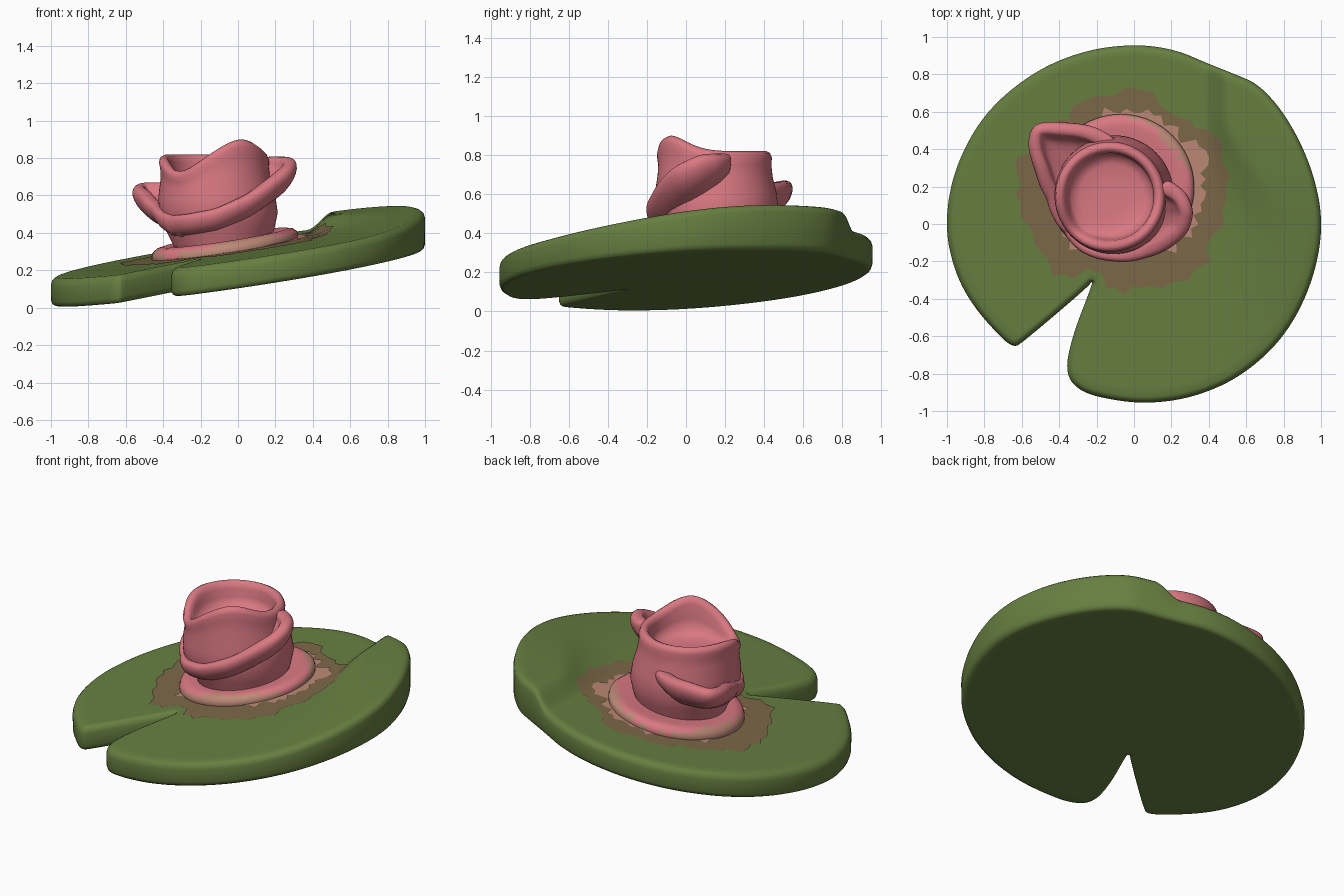
import bpy, bmesh, math, random
from mathutils import Vector

if "Cube" in bpy.data.objects:
    bpy.data.objects.remove(bpy.data.objects["Cube"])

random.seed(4)


def material(name, rgb):
    m = bpy.data.materials.new(name)
    m.diffuse_color = (*rgb, 1)
    m.use_nodes = True
    m.node_tree.nodes["Principled BSDF"].inputs["Base Color"].default_value = m.diffuse_color
    return m


GREEN = material("leaf green", (0.135, 0.212, 0.052))
PINK = material("petal pink", (0.70, 0.19, 0.225))
BROWN = material("muddy brown", (0.20, 0.14, 0.065))
TAN = material("dusty tan", (0.50, 0.25, 0.185))


def smoothstep(t):
    t = max(0, min(1, t))
    return t * t * (3 - 2 * t)


def curve(table, x):
    """Linear interpolation through (x, value) pairs."""
    for (x0, v0), (x1, v1) in zip(table, table[1:]):
        if x <= x1:
            return v0 + (v1 - v0) * max(0, (x - x0) / (x1 - x0))
    return table[-1][1]


def plane(x, y):
    return 0.159 + 0.15 * x + 0.06 * y


def pad_top(x, y):
    width = 0.50 - 0.36 * smoothstep((y + 0.1) / 0.7)
    rise = 0.082 * smoothstep((y + 0.9) / 1.4) * smoothstep((x - 0.37) / width)
    return plane(x, y) + 0.15 + rise


def finish(name, bm, mats):
    bmesh.ops.recalc_face_normals(bm, faces=bm.faces)
    me = bpy.data.meshes.new(name)
    bm.to_mesh(me)
    bm.free()
    for m in mats:
        me.materials.append(m)
    for p in me.polygons:
        p.use_smooth = True
    ob = bpy.data.objects.new(name, me)
    bpy.context.collection.objects.link(ob)
    return ob


def loft(name, rings, mats, closed=True, caps=(0, -1), rule=None):
    bm = bmesh.new()
    rows = [[bm.verts.new(p) for p in r] for r in rings]
    n = len(rows[0])
    for j, (a, b) in enumerate(zip(rows, rows[1:])):
        for i in range(n if closed else n - 1):
            k = (i + 1) % n
            f = bm.faces.new((a[i], a[k], b[k], b[i]))
            if rule:
                f.material_index = rule(j, i)
    for e in caps:
        r = rows[e]
        c = bm.verts.new(sum((v.co for v in r), Vector()) / n)
        for i in range(n):
            bm.faces.new((r[i], r[(i + 1) % n], c))
    return finish(name, bm, mats)


# Lily pad outline with notch and small nick at the back right
pts = [(-0.22, -0.30), (-0.23, -0.34), (-0.33, -0.60), (-0.37, -0.80), (-0.29, -0.90),
       (-0.12, -0.945), (0.08, -0.965), (0.32, -0.93), (0.57, -0.82), (0.80, -0.61),
       (0.95, -0.32), (1.01, 0), (0.95, 0.30), (0.82, 0.57), (0.67, 0.75), (0.53, 0.81),
       (0.39, 0.865), (0.22, 0.94), (0, 0.97), (-0.27, 0.935), (-0.54, 0.82), (-0.80, 0.60),
       (-0.96, 0.30), (-1.01, 0), (-0.96, -0.25), (-0.86, -0.44), (-0.70, -0.62),
       (-0.64, -0.66), (-0.60, -0.64), (-0.25, -0.34)]
for _ in range(3):
    pts = [(p[0] * (1 - t) + q[0] * t, p[1] * (1 - t) + q[1] * t)
           for p, q in zip(pts, pts[1:] + pts[:1]) for t in (0.25, 0.75)]
even = []  # split long spans so that points are evenly spread
for p, q in zip(pts, pts[1:] + pts[:1]):
    m = max(1, round(math.dist(p, q) / 0.03))
    even += [(p[0] + (q[0] - p[0]) * k / m, p[1] + (q[1] - p[1]) * k / m) for k in range(m)]
x0, x1 = min(p[0] for p in even), max(p[0] for p in even)
y0, y1 = min(p[1] for p in even), max(p[1] for p in even)
pts = [((2 * x - x0 - x1) / (x1 - x0), 0.955 * (2 * y - y0 - y1) / (y1 - y0)) for x, y in even]


def inset(d):
    out = []
    for i, p in enumerate(pts):
        a, b = pts[i - 1], pts[(i + 1) % len(pts)]
        n = Vector((a[1] - b[1], b[0] - a[0])).normalized()
        out.append((p[0] + n.x * d, p[1] + n.y * d))
    for _ in range(6 if d > 0.015 else 0):  # untangle tight corners
        out = [((a[0] + 2 * b[0] + c[0]) / 4, (a[1] + 2 * b[1] + c[1]) / 4)
               for a, b, c in zip(out[-1:] + out, out, out[1:] + out[:1])]
    return out


def shrink(ring, s):
    return [(0.08 + (x - 0.08) * s, 0.2 + (y - 0.2) * s) for x, y in ring]


rings = []
rim = inset(0.03)
for k in range(1, 25):
    rings.append([(x, y, pad_top(x, y)) for x, y in shrink(rim, k / 24)])
for d, drop in ((0.018, 0.005), (0.006, 0.018), (0, 0.04)):
    rings.append([(x, y, pad_top(x, y) - drop) for x, y in inset(d)])
for d, lift in ((0.001, 0.03), (0.008, 0.01), (0.02, 0.001), (0.03, 0)):
    rings.append([(x, y, plane(x, y) + lift) for x, y in inset(d)])
for s in (0.96, 0.5, 0.05):
    rings.append([(x, y, plane(x, y)) for x, y in shrink(rim, s)])
loft("lily_pad", rings, [GREEN])


# Jagged flat stains lying on the pad, kept clear of the notch
def stain(name, cx, cy, radius, jag, lift, mat, n=72):
    rad = []
    for i in range(n):
        r = radius + 0.02 * math.sin(5 * i * math.tau / n) + random.uniform(-jag, jag)
        rad.append(min(r, 0.44) if abs(i * 360 / n - 249) < 8 else r)
    rows = []
    for k in range(1, 17):
        row = []
        for i in range(n):
            a = i * math.tau / n
            x = cx + 1.06 * rad[i] * k / 16 * math.cos(a)
            y = cy + rad[i] * k / 16 * math.sin(a)
            row.append((x, y, pad_top(x, y) + lift))
        rows.append(row)
    loft(name, rows, [mat], caps=(0,))


stain("brown_stain", -0.05, 0.16, 0.53, 0.03, 0.004, BROWN)
stain("tan_stain", -0.04, 0.205, 0.395, 0.035, 0.008, TAN)

# Flower base ring, with worn tan patches on its side
N = 72
rows = []
for r, h in ((0.15, 0.06), (0.30, 0.06), (0.335, 0.064), (0.365, 0.058), (0.385, 0.042),
             (0.392, 0.022), (0.39, -0.02)):
    row = []
    for i in range(N):
        a = i * math.tau / N
        x, y = -0.07 + r * math.cos(a), 0.195 + r * math.sin(a)
        row.append((x, y, plane(x, y) + 0.15 + h))
    rows.append(row)
wear = [math.sin(i * math.tau / N * 3 - 0.6) + random.uniform(-0.5, 0.5) for i in range(N)]
loft("flower_base", rows, [PINK, TAN],
     rule=lambda j, i: int((j >= 4 and wear[i] > -0.8) or (j == 3 and wear[i] > 0.0)
                           or (j == 2 and wear[i] > 0.9)))


# Bud: hollow cup with a wavy rim and one tall point
def rim_z(deg):
    def bump(c, w):
        d = (deg - c + 180) % 360 - 180
        return math.exp(-(d / w) ** 2)
    return 0.82 + 0.08 * bump(-56, 34) - 0.09 * bump(-132, 32)


rows = []
# (radius, height, share of the rim wave)
for r, z, w in ((0.24, 0.27, 0), (0.258, 0.34, 0), (0.295, 0.43, 0), (0.318, 0.51, 0.1),
                (0.312, 0.60, 0.25), (0.294, 0.69, 0.6), (0.290, 0.75, 0.9),
                (0.294, 0.785, 1), (0.286, 0.81, 1), (0.266, 0.82, 1), (0.245, 0.81, 1),
                (0.234, 0.78, 1), (0.228, 0.73, 0.5), (0.215, 0.69, 0.1), (0.17, 0.675, 0),
                (0.08, 0.672, 0)):
    t = (z - 0.27) / 0.53
    cx, cy = -0.085 - 0.045 * t, 0.165 - 0.02 * t
    row = []
    for i in range(N):
        a = i * math.tau / N
        dz = w * (rim_z(math.degrees(a)) - 0.82)
        row.append((cx + r * math.cos(a), cy + r * math.sin(a), z + dz))
    rows.append(row)
loft("flower_bud", rows, [PINK])


# Outer petals: thick flared lips wrapped around the bud
def petal(name, start, end, height, flare):
    n = 26
    rows = []
    for base, share, dz in ((-0.06, 0, -0.18), (-0.01, 0.45, -0.15), (0.008, 0.88, -0.085),
                            (0.0, 1, 0)):
        row = []
        for i in range(n + 1):
            d = start + (end - start) * i / n
            a = math.radians(d)
            out = curve(flare, d)
            r = 0.295 + base + share * out
            depth = dz * (0.45 + 0.55 * max(0, min(1, out / 0.12)))
            row.append((-0.12 + r * math.cos(a), 0.15 + r * math.sin(a),
                        curve(height, d) + depth))
        rows.append(row)
    ob = loft(name, rows, [PINK], closed=False, caps=())
    solid = ob.modifiers.new("thickness", "SOLIDIFY")
    solid.thickness = 0.085
    solid.offset = 0
    sub = ob.modifiers.new("round", "SUBSURF")
    sub.levels = sub.render_levels = 2


petal("front_petal", -150, 12,
      [(-150, 0.49), (-120, 0.50), (-90, 0.53), (-60, 0.61), (-30, 0.745), (-10, 0.81),
       (12, 0.81)],
      [(-150, -0.03), (-120, 0.0), (-90, 0.01), (-60, 0.045), (-40, 0.09), (-25, 0.125),
       (-12, 0.12), (0, 0.07), (12, -0.03)])
petal("left_petal", 88, 232,
      [(88, 0.66), (125, 0.675), (140, 0.67), (155, 0.64), (180, 0.56), (205, 0.51), (232, 0.48)],
      [(88, -0.05), (105, 0.04), (125, 0.14), (138, 0.25), (146, 0.215), (158, 0.11),
       (180, 0.01), (205, -0.01), (232, -0.04)])
